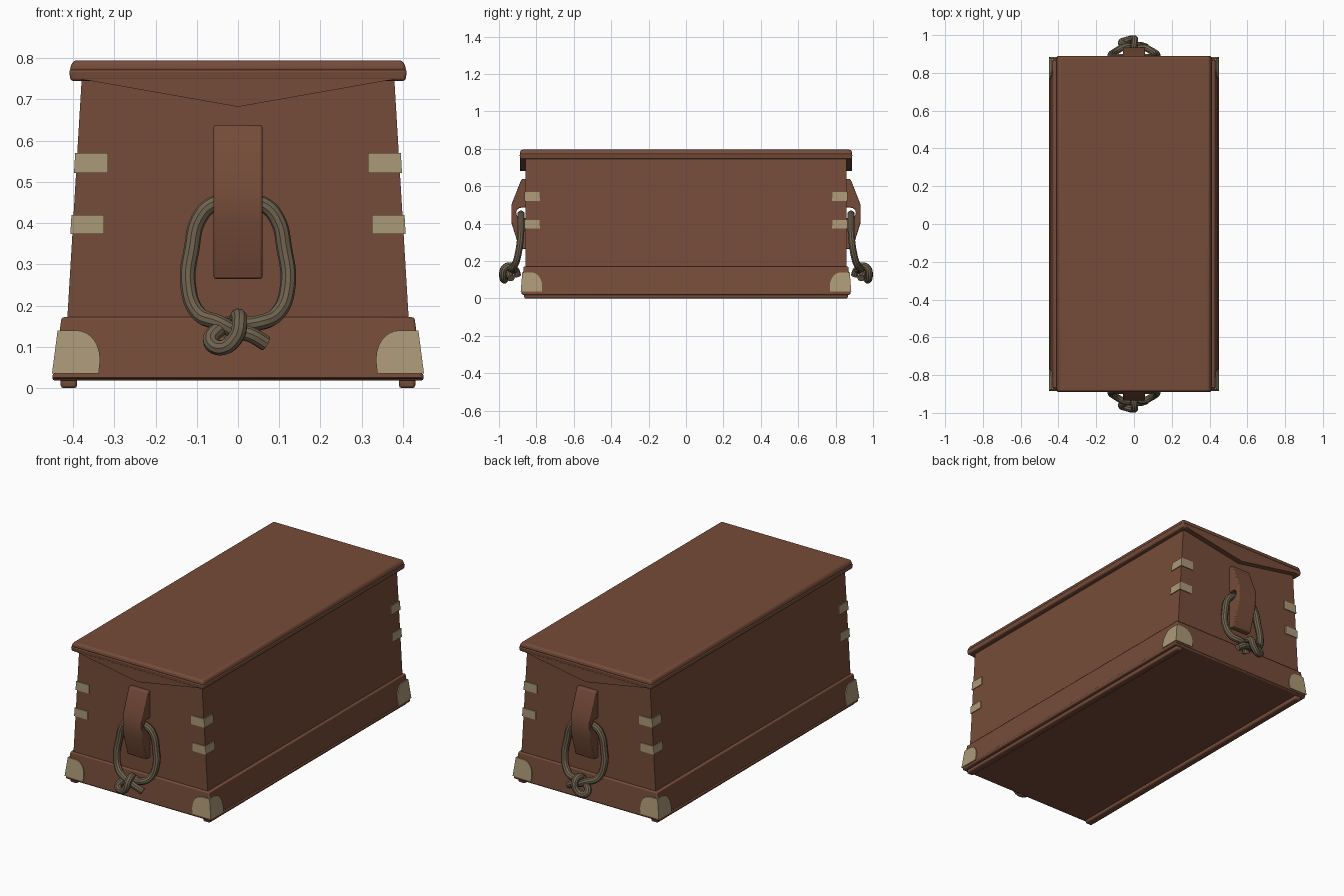
import bpy, bmesh, math

if "Cube" in bpy.data.objects:
    bpy.data.objects.remove(bpy.data.objects["Cube"])


def material(name, rgb):
    m = bpy.data.materials.new(name)
    m.use_nodes = True
    m.diffuse_color = (*rgb, 1)
    m.node_tree.nodes["Principled BSDF"].inputs["Base Color"].default_value = (*rgb, 1)
    return m


WOOD = material("brown wood", (0.18, 0.072, 0.041))
BRASS = material("dull brass", (0.41, 0.32, 0.188))
ROPE = material("weathered rope", (0.16, 0.122, 0.078))


def finish(name, bm, mat, bevel=0, segments=2):
    bmesh.ops.recalc_face_normals(bm, faces=bm.faces)
    mesh = bpy.data.meshes.new(name)
    bm.to_mesh(mesh)
    bm.free()
    mesh.materials.append(mat)
    ob = bpy.data.objects.new(name, mesh)
    bpy.context.collection.objects.link(ob)
    if bevel:
        mod = ob.modifiers.new("soft edges", "BEVEL")
        mod.width, mod.segments = bevel, segments
        mod.limit_method = "ANGLE"
    return ob


def loft(outline, place, d0, d1):
    """Solid between two copies of a 2D outline; place maps (u, v, d) to space."""
    bm = bmesh.new()
    rings = [[bm.verts.new(place(u, v, d)) for u, v in outline] for d in (d0, d1)]
    n = len(outline)
    for ring in rings:
        bm.faces.new(ring)
    for i in range(n):
        j = (i + 1) % n
        bm.faces.new((rings[0][i], rings[0][j], rings[1][j], rings[1][i]))
    return bm


SQUARE = [(-1, -1), (1, -1), (1, 1), (-1, 1)]


def tapered(z0, z1, low, high):
    def place(u, v, d):
        x, y = high if d else low
        return (u * x, v * y, z1 if d else z0)
    return loft(SQUARE, place, 0, 1)


# Body, skirt and two-layer lid
finish("body", tapered(0.05, 0.75, (0.421, 0.858), (0.379, 0.858)), WOOD)

skirt = tapered(0.02, 0.172, (0.448, 0.88), (0.428, 0.868))
floor = min(skirt.faces, key=lambda f: f.calc_center_median().z)
bmesh.ops.inset_region(skirt, faces=[floor], thickness=0.035)
bmesh.ops.translate(skirt, verts=floor.verts, vec=(0, 0, 0.012))
finish("base_skirt", skirt, WOOD, 0.008)
finish("base_moulding", tapered(0.018, 0.036, (0.45, 0.875), (0.45, 0.879)), WOOD, 0.006)

finish("lid_moulding", tapered(0.745, 0.772, (0.406, 0.887), (0.41, 0.89)), WOOD, 0.006)
finish("lid_top", tapered(0.768, 0.795, (0.41, 0.89), (0.4, 0.885)), WOOD, 0.01, 3)


def skirt_x(z):
    return 0.448 - (z - 0.02) * 0.13


def skirt_y(z):
    return 0.88 - (z - 0.02) * 0.08


def body_x(z):
    return 0.421 - (z - 0.05) * 0.06


def body_y(z):
    return 0.858


# Runners under the long sides
for sx, side in ((-1, "right"), (1, "left")):
    finish(f"runner_{side}",
           loft(SQUARE, lambda u, v, d: (sx * (0.41 + u * 0.02), v * 0.865, d), 0, 0.03),
           WOOD, 0.007)


# Brass plates wrapped around each vertical corner
def corner_plate(name, outline, sx, sy, edge_x, edge_y):
    t = 0.005
    def on_end(u, z, d):
        return (sx * (edge_x(z) + t - u), sy * (edge_y(z) + d), z)
    def on_side(u, z, d):
        return (sx * (edge_x(z) + d), sy * (edge_y(z) + t - u), z)
    finish(name + "_end", loft(outline, on_end, -0.003, t), BRASS)
    finish(name + "_side", loft(outline, on_side, -0.003, t), BRASS)


quarter = [(0, 0.036), (0.113, 0.036)]
quarter += [(0.045 + 0.068 * math.cos(a), 0.055 + 0.085 * math.sin(a))
            for a in (math.pi / 16 * k for k in range(9))] + [(0, 0.14)]

for sx, side in ((-1, "right"), (1, "left")):
    for sy, end in ((-1, "front"), (1, "back")):
        tag = f"{end}_{side}"
        corner_plate("corner_cap_" + tag, quarter, sx, sy, skirt_x, skirt_y)
        for level, z0, z1 in (("lower", 0.374, 0.42), ("upper", 0.522, 0.57)):
            strap = [(0, z0), (0.082, z0), (0.079, z1), (0, z1)]
            corner_plate(f"{level}_strap_{tag}", strap, sx, sy, body_x, body_y)

# Handle block profile (y, z) with a rope notch against the wall
block = [(0.85, 0.265), (0.89, 0.265), (0.932, 0.4), (0.934, 0.5), (0.88, 0.638), (0.85, 0.638)]
block += [(0.85, 0.485)] + [(0.881 + 0.027 * math.sin(a), 0.458 + 0.027 * math.cos(a))
                            for a in (math.pi / 8 * k for k in range(9))] + [(0.85, 0.431)]

# Rope path: loose tail, up the left strand, through the block, down into the knot
rope_path = [
    (0.068, 0.935, 0.108), (0.03, 0.945, 0.13), (-0.01, 0.94, 0.14), (-0.045, 0.94, 0.158),
    (-0.095, 0.915, 0.18), (-0.121, 0.895, 0.25), (-0.112, 0.884, 0.34),
    (-0.095, 0.882, 0.41), (-0.06, 0.882, 0.446), (0, 0.882, 0.45), (0.06, 0.882, 0.446),
    (0.095, 0.882, 0.41), (0.112, 0.884, 0.34), (0.121, 0.895, 0.25),
    (0.095, 0.915, 0.18), (0.045, 0.935, 0.157), (0, 0.915, 0.155), (-0.05, 0.945, 0.14),
    (-0.066, 0.962, 0.112), (-0.04, 0.972, 0.098), (-0.004, 0.98, 0.125),
    (0.004, 0.972, 0.16), (0, 0.94, 0.174), (-0.008, 0.91, 0.15), (-0.02, 0.9, 0.12),
]


def rope(name, points):
    cu = bpy.data.curves.new(name, "CURVE")
    cu.dimensions = "3D"
    cu.bevel_depth, cu.bevel_resolution = 0.019, 3
    cu.resolution_u, cu.use_fill_caps = 6, True
    sp = cu.splines.new("BEZIER")
    sp.bezier_points.add(len(points) - 1)
    for bp, co in zip(sp.bezier_points, points):
        bp.co = co
        bp.handle_left_type = bp.handle_right_type = "AUTO"
    cu.materials.append(ROPE)
    ob = bpy.data.objects.new(name, cu)
    bpy.context.collection.objects.link(ob)
    bpy.ops.object.select_all(action="DESELECT")
    ob.select_set(True)
    bpy.context.view_layer.objects.active = ob
    bpy.ops.object.convert(target="MESH")


# Both ends: lid gable, handle block, rope handle
gable = [(-0.385, 0.75), (0, 0.682), (0.385, 0.75)]
for sy, end in ((-1, "front"), (1, "back")):
    finish(f"lid_gable_{end}",
           loft(gable, lambda x, z, d: (x, sy * d, z), 0.85, 0.888), WOOD)
    finish(f"handle_block_{end}",
           loft(block, lambda y, z, d: (d, sy * y, z), -0.059, 0.059), WOOD, 0.005)
    rope(f"rope_handle_{end}", [(x, sy * y, z) for x, y, z in rope_path])

# Smooth shading with sharp edges kept
for ob in bpy.context.scene.objects:
    ob.select_set(ob.type == "MESH")
    if ob.type == "MESH":
        bpy.context.view_layer.objects.active = ob
bpy.ops.object.shade_smooth_by_angle(angle=math.radians(35))
